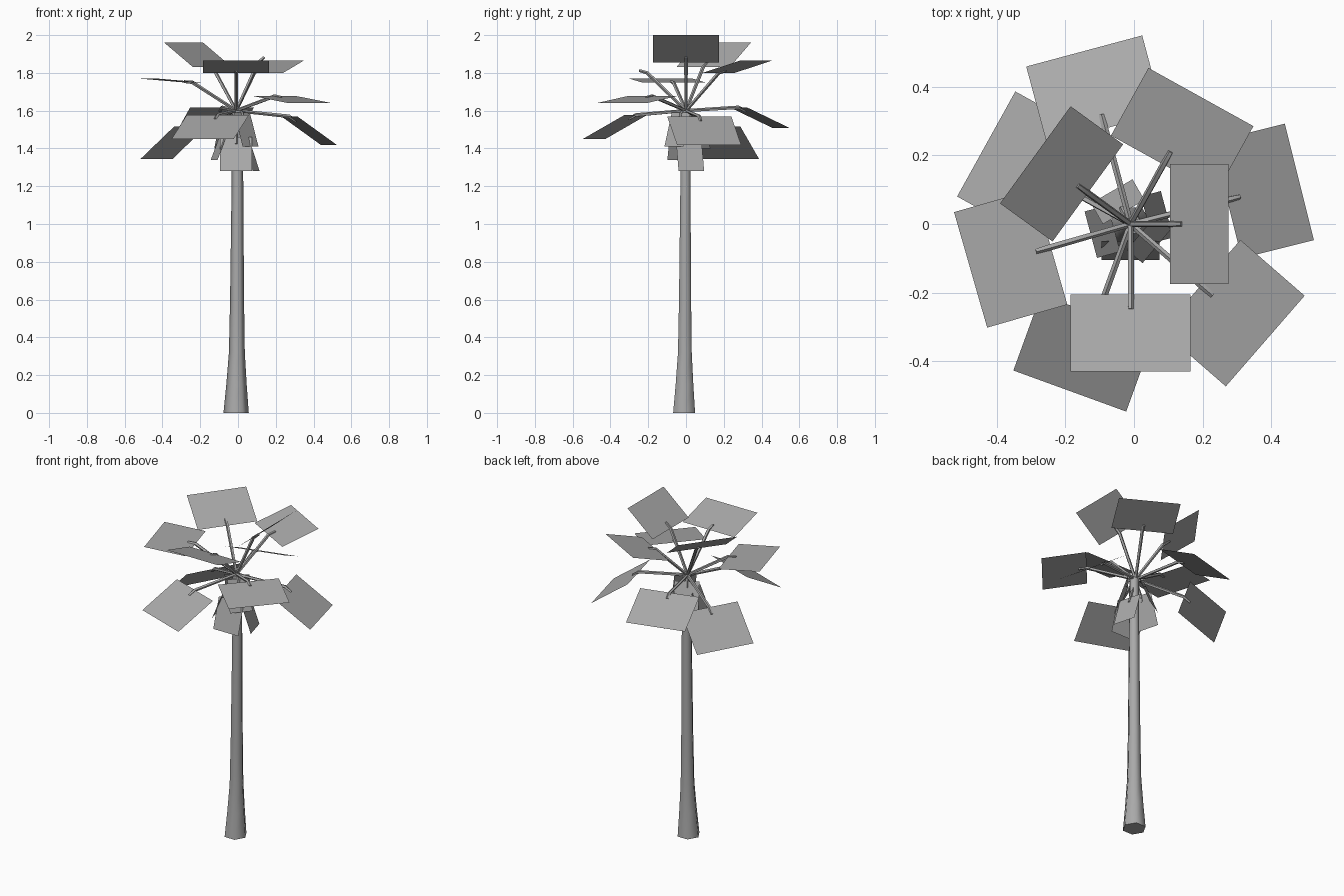
import bpy, bmesh
from math import cos, sin, radians, tau
from mathutils import Vector

cube = bpy.data.objects.get("Cube")
if cube:
    bpy.data.objects.remove(cube)

grey = bpy.data.materials.new("plain_grey")
grey.use_nodes = True
grey.diffuse_color = (0.4, 0.4, 0.4, 1)
grey.node_tree.nodes["Principled BSDF"].inputs["Base Color"].default_value = grey.diffuse_color

CROWN = Vector((-0.01, 0, 1.6))


def add_object(name, bm, smooth=False):
    mesh = bpy.data.meshes.new(name)
    bmesh.ops.recalc_face_normals(bm, faces=bm.faces)
    bm.to_mesh(mesh)
    bm.free()
    mesh.materials.append(grey)
    obj = bpy.data.objects.new(name, mesh)
    bpy.context.collection.objects.link(obj)
    if smooth:
        bpy.context.view_layer.objects.active = obj
        obj.select_set(True)
        bpy.ops.object.shade_smooth_by_angle(angle=radians(65))
        obj.select_set(False)
    return obj


def tube(name, points, radii, sides, upright=False):
    """Tapered tube with rings along a path of points."""
    bm = bmesh.new()
    rings = []
    for i, (p, r) in enumerate(zip(points, radii)):
        d = points[min(i + 1, len(points) - 1)] - points[max(i - 1, 0)]
        turn = Vector((0, 0, 1)).rotation_difference(Vector((0, 0, 1)) if upright else d)
        rings.append([bm.verts.new(p + turn @ Vector((r * cos(tau * k / sides),
                      r * sin(tau * k / sides), 0))) for k in range(sides)])
    for a, b in zip(rings, rings[1:]):
        for k in range(sides):
            j = (k + 1) % sides
            bm.faces.new((a[k], a[j], b[j], b[k]))
    bm.faces.new(rings[0])
    bm.faces.new(rings[-1])
    return add_object(name, bm, True)


def polar(angle, r, z):
    return Vector((CROWN.x + r * cos(angle), CROWN.y + r * sin(angle), z))


def leaf(name, angle, r_in, r_out, z_in, z_out, width):
    """Flat rectangular blade, returns its inner and outer edge centres."""
    inner, outer = polar(angle, r_in, z_in), polar(angle, r_out, z_out)
    side = Vector((-sin(angle), cos(angle), 0)) * width / 2
    bm = bmesh.new()
    bm.faces.new([bm.verts.new(p) for p in
                  (inner - side, outer - side, outer + side, inner + side)])
    add_object(name, bm)
    return inner, outer


# Trunk with a flared foot
profile = [(0, 0.067, -0.01), (0.15, 0.054, -0.008), (0.32, 0.042, -0.006),
           (0.6, 0.037, -0.005), (1.2, 0.031, -0.003), (1.6, 0.028, -0.003)]
tube("trunk", [Vector((o, o, z)) for z, r, o in profile],
     [r for z, r, o in profile], 6, upright=True)

# Crown leaves: angle, inner and outer radius, inner and outer height
crown = [
    (0, 0.115, 0.285, 1.855, 2.0),
    (-90, 0.205, 0.43, 1.80, 1.865),
    (196, 0.242, 0.485, 1.75, 1.77),
    (144, 0.154, 0.343, 1.83, 1.96),
    (61, 0.198, 0.423, 1.80, 1.865),
    (105, 0.288, 0.522, 1.617, 1.508),
    (151, 0.277, 0.481, 1.517, 1.345),
    (250, 0.283, 0.518, 1.577, 1.45),
    (-41, 0.272, 0.52, 1.677, 1.64),
    (14, 0.29, 0.507, 1.57, 1.418),
]
for i, (deg, *shape) in enumerate(crown):
    inner, outer = leaf(f"crown_leaf_{i + 1}", radians(deg), *shape, 0.35)
    tip = inner + (outer - inner).normalized() * 0.045
    tube(f"leaf_stem_{i + 1}", [CROWN, inner, tip], [0.009, 0.01, 0.008], 5)

# Withered leaves hanging against the trunk
hanging = [
    (-90, 0.05, 0.105, 1.46, 1.28, 0.17),
    (15, 0.05, 0.11, 1.46, 1.28, 0.14),
    (-40, 0.04, 0.10, 1.59, 1.41, 0.13),
    (120, 0.04, 0.11, 1.58, 1.40, 0.14),
    (195, 0.05, 0.12, 1.52, 1.34, 0.14),
]
for i, (deg, *shape) in enumerate(hanging):
    inner, outer = leaf(f"hanging_leaf_{i + 1}", radians(deg), *shape)
    tube(f"hanging_stem_{i + 1}", [CROWN, inner, inner.lerp(outer, 0.2)],
         [0.008, 0.008, 0.006], 5)
